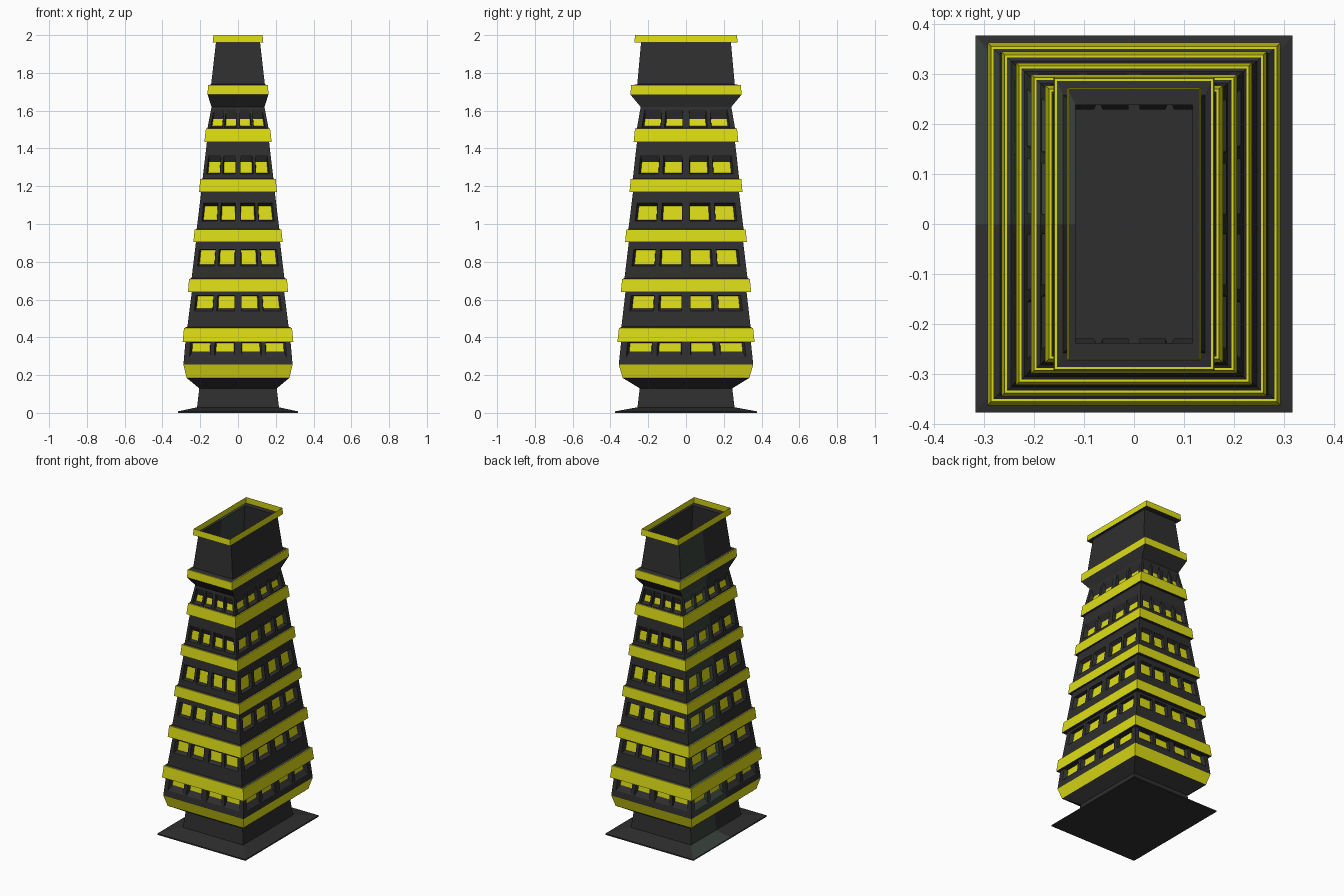
import bpy, bmesh

if "Cube" in bpy.data.objects:
    bpy.data.objects.remove(bpy.data.objects["Cube"])


def material(name, rgb):
    m = bpy.data.materials.new(name)
    m.diffuse_color = (*rgb, 1)
    m.use_nodes = True
    m.node_tree.nodes["Principled BSDF"].inputs["Base Color"].default_value = m.diffuse_color
    return m


MATS = [material("charcoal", (0.028, 0.028, 0.029)),
        material("yellow", (0.72, 0.72, 0.008)),
        material("grey green", (0.042, 0.055, 0.046))]
DARK, YELLOW, GREEN = 0, 1, 2


def point(side, u, lev, depth=0.0):
    """Point on one of four sides (front, right, back, left); u runs -1..1."""
    z, x, y = lev
    return [(u * x, -(y - depth), z), (x - depth, u * y, z),
            (-u * x, y - depth, z), (-(x - depth), -u * y, z)][side]


def quad(bm, pts, mat):
    f = bm.faces.new([bm.verts.new(p) for p in pts])
    f.material_index = mat


def tint(side, u):
    # the rear half of the left side is a greyer dark tone
    return GREEN if side == 3 and u < 0 else DARK


def finish(bm, name):
    bmesh.ops.remove_doubles(bm, verts=bm.verts, dist=1e-5)
    me = bpy.data.meshes.new(name)
    bm.to_mesh(me)
    bm.free()
    for m in MATS:
        me.materials.append(m)
    ob = bpy.data.objects.new(name, me)
    bpy.context.collection.objects.link(ob)
    return ob


def loft(name, profile, mats, floor=False):
    """Four-sided skin through (z, half x, half y) levels."""
    bm = bmesh.new()
    for lo, hi, mat in zip(profile, profile[1:], mats):
        for s in range(4):
            for a, b in ((-1, 0), (0, 1)):
                m = tint(s, a) if mat == DARK else mat
                quad(bm, [point(s, a, lo), point(s, b, lo),
                          point(s, b, hi), point(s, a, hi)], m)
    if floor:
        z, x, y = profile[0]
        quad(bm, [(-x, -y, z), (-x, y, z), (x, y, z), (x, -y, z)], DARK)
    return finish(bm, name)


# Window columns in fractions of half the wall width: opening and pane
OPEN = [(0.07, 0.44), (0.52, 0.90)]
PANE = [(0.075, 0.41), (0.525, 0.86)]
OPEN = [(-b, -a) for a, b in reversed(OPEN)] + OPEN
PANE = [(-b, -a) for a, b in reversed(PANE)] + PANE


def storey(name, lo, hi, open_z, pane_z, depth=0.022):
    """Tapered wall with four recessed windows on each side."""
    def lev(z):
        t = (z - lo[0]) / (hi[0] - lo[0])
        return tuple(p + (q - p) * t for p, q in zip(lo, hi))
    bm = bmesh.new()
    cols = sorted([-1, 0, 1] + [e for o in OPEN for e in o])
    rows = [lo, lev(open_z[0]), lev(open_z[1]), hi]
    for s in range(4):
        for r in range(3):
            for a, b in zip(cols, cols[1:]):
                o = [point(s, a, rows[r]), point(s, b, rows[r]),
                     point(s, b, rows[r + 1]), point(s, a, rows[r + 1])]
                if r != 1 or (a, b) not in OPEN:
                    quad(bm, o, tint(s, a))
                    continue
                c, d = PANE[OPEN.index((a, b))]
                l, h = lev(pane_z[0]), lev(pane_z[1])
                p = [point(s, c, l, depth), point(s, d, l, depth),
                     point(s, d, h, depth), point(s, c, h, depth)]
                quad(bm, p, YELLOW)
                for i in range(4):
                    j = (i + 1) % 4
                    quad(bm, [o[i], o[j], p[j], p[i]], tint(s, a))
    return finish(bm, name)


def band(name, z0, x0, y0, z1, x1, y1, inset=0.03, rise=0.015):
    """Yellow belt with dark ledges above and below."""
    return loft(name, [(z0, x0 - inset, y0 - inset), (z0, x0, y0),
                       (z1, x1, y1), (z1, x1 - 0.005, y1 - 0.005),
                       (z1 + rise, x1 - inset, y1 - inset)],
                [DARK, YELLOW, YELLOW, DARK])


# Base plate, neck and flare
loft("base_plate", [(0, .317, .377), (.008, .317, .377), (.03, .215, .255)],
     [DARK, DARK], floor=True)
loft("neck", [(.028, .217, .257), (.13, .205, .245), (.185, .272, .335)],
     [DARK, DARK])
loft("lower_belt", [(.185, .272, .335), (.255, .289, .356)], [YELLOW])

# Storeys with windows
storey("storey_1", (.255, .289, .356), (.38, .278, .343), (.295, .373), (.325, .37))
storey("storey_2", (.455, .268, .342), (.645, .244, .32), (.54, .622), (.553, .62))
storey("storey_3", (.71, .246, .326), (.91, .222, .302), (.778, .866), (.785, .862))
storey("storey_4", (.97, .219, .305), (1.175, .194, .28), (1.015, 1.11), (1.02, 1.095))
storey("storey_5", (1.235, .188, .282), (1.44, .164, .259), (1.265, 1.365), (1.27, 1.327))
storey("storey_6", (1.505, .162, .26), (1.62, .14, .24), (1.51, 1.605), (1.518, 1.557))

# Belts between storeys
BELTS = [(.375, .293, .363, .45, .286, .355), (.64, .265, .345, .71, .259, .338),
         (.905, .236, .322, .97, .23, .316), (1.17, .206, .299, 1.237, .2, .293),
         (1.435, .178, .277, 1.505, .17, .27)]
for i, b in enumerate(BELTS):
    band(f"belt_{i + 1}", *b, inset=0.025, rise=0.012)

# Crown: flare, belt, plain wall and open top rim
loft("crown_flare", [(1.62, .14, .24), (1.685, .161, .294)], [DARK])
loft("crown_belt", [(1.685, .161, .294), (1.735, .159, .291),
                    (1.735, .154, .286), (1.74, .142, .258)],
     [YELLOW, YELLOW, DARK])
loft("crown_wall", [(1.74, .142, .258), (1.96, .117, .238)], [DARK])
loft("top_rim", [(1.96, .117, .238), (1.96, .134, .273), (2.0, .13, .27)],
     [DARK, YELLOW])
